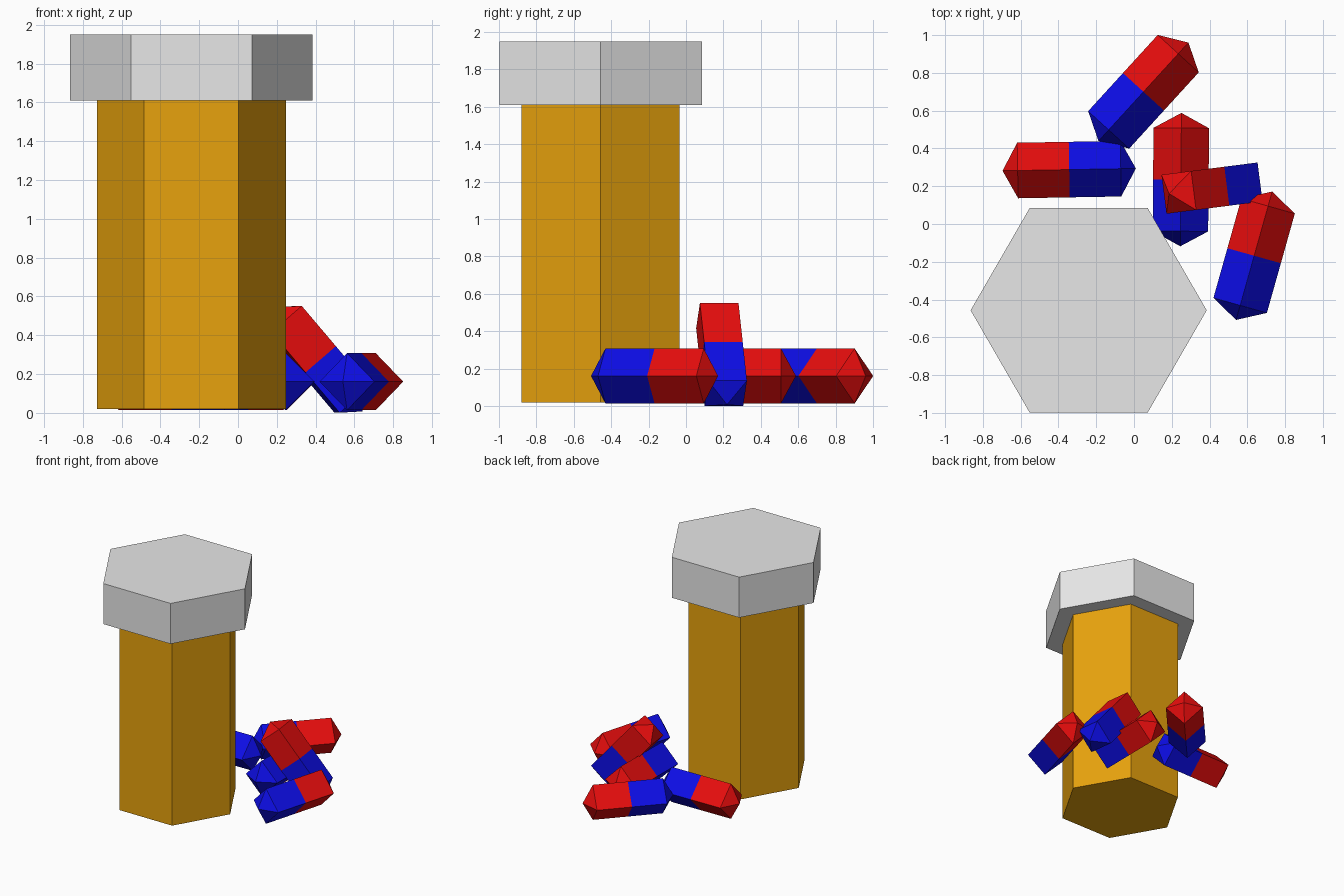
import bpy
import bmesh
from math import radians, cos, sin, pi
from mathutils import Matrix, Vector

if "Cube" in bpy.data.objects:
    bpy.data.objects.remove(bpy.data.objects["Cube"])


def material(name, rgb):
    m = bpy.data.materials.new(name)
    m.diffuse_color = (*rgb, 1)
    m.use_nodes = True
    m.node_tree.nodes["Principled BSDF"].inputs["Base Color"].default_value = m.diffuse_color
    return m


WHITE = material("cap white", (0.8, 0.8, 0.8))
AMBER = material("amber", (0.8, 0.36, 0.004))
RED = material("red", (0.8, 0.004, 0.004))
BLUE = material("blue", (0.004, 0.004, 0.8))


def finish(name, bm, mats):
    bmesh.ops.recalc_face_normals(bm, faces=bm.faces)
    me = bpy.data.meshes.new(name)
    bm.to_mesh(me)
    bm.free()
    for m in mats:
        me.materials.append(m)
    ob = bpy.data.objects.new(name, me)
    bpy.context.collection.objects.link(ob)
    return ob


def hex_prism(name, radius, z0, z1, mat):
    bm = bmesh.new()
    ring = [bm.verts.new((radius * cos(i * pi / 3), radius * sin(i * pi / 3), z0))
            for i in range(6)]
    base = bm.faces.new(ring)
    top = bmesh.ops.extrude_face_region(bm, geom=[base], use_keep_orig=True)["geom"]
    verts = [v for v in top if isinstance(v, bmesh.types.BMVert)]
    bmesh.ops.translate(bm, verts=verts, vec=(0, 0, z1 - z0))
    finish(name, bm, [mat]).location = (-0.24, -0.457, 0)


def pill(name, centre, yaw, pitch=0, roll=0, radius=0.147, body=0.273, tip=0.353):
    """Square capsule along local x: red on the +x half, blue on the other."""
    bm = bmesh.new()
    rings = [[bm.verts.new((x, radius * cos(i * pi / 2), radius * sin(i * pi / 2)))
              for i in range(4)] for x in (-body, 0, body)]
    ends = [bm.verts.new((-tip, 0, 0)), bm.verts.new((tip, 0, 0))]
    for i in range(4):
        j = (i + 1) % 4
        for a, b in zip(rings, rings[1:]):
            bm.faces.new((a[i], a[j], b[j], b[i]))
        bm.faces.new((ends[0], rings[0][j], rings[0][i]))
        bm.faces.new((ends[1], rings[2][i], rings[2][j]))
    for f in bm.faces:
        f.material_index = 0 if f.calc_center_median().x > 0 else 1
    ob = finish(name, bm, [RED, BLUE])
    ob.matrix_world = (Matrix.Translation(Vector(centre))
                       @ Matrix.Rotation(radians(yaw), 4, 'Z')
                       @ Matrix.Rotation(radians(-pitch), 4, 'Y')
                       @ Matrix.Rotation(radians(roll), 4, 'X'))


# Bottle
hex_prism("bottle_body", 0.487, 0.02, 1.612, AMBER)
hex_prism("bottle_cap", 0.625, 1.61, 1.95, WHITE)

# Spilled pills lying on the ground
pill("pill_left", (-0.343, 0.288, 0.161), 181)
pill("pill_back", (0.05, 0.70, 0.161), 47.6)
pill("pill_middle", (0.248, 0.235, 0.161), 89.5)
pill("pill_right", (0.636, -0.168, 0.161), 74.3)

# Pill leaning on the others
pill("pill_leaning", (0.413, 0.19, 0.276), 187.3, 49.5, 45)
